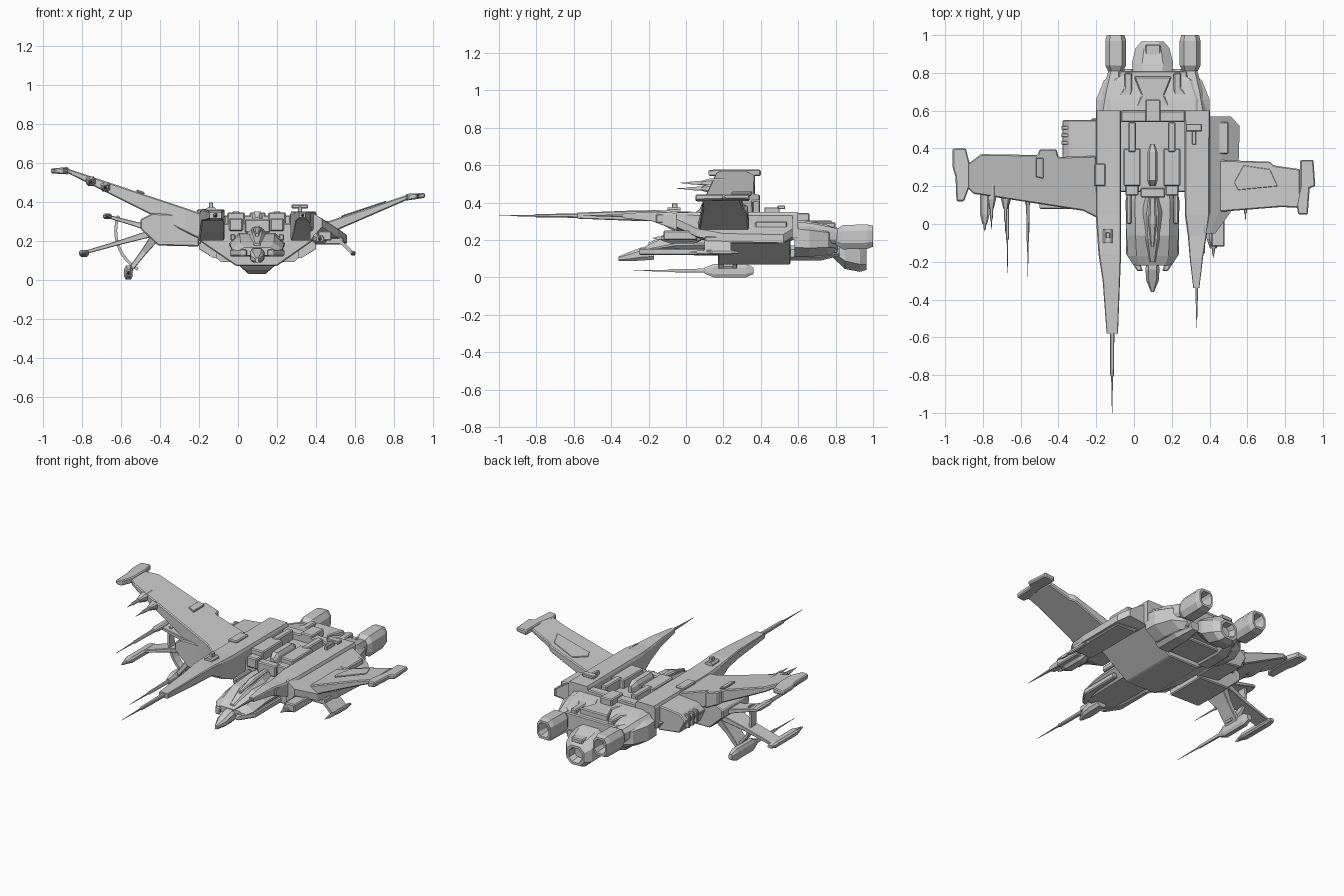
import bpy, bmesh, math

def finish(name, bm, bevel=0):
    bmesh.ops.recalc_face_normals(bm, faces=bm.faces)
    me = bpy.data.meshes.new(name)
    bm.to_mesh(me); bm.free()
    ob = bpy.data.objects.new(name, me)
    bpy.context.collection.objects.link(ob)
    if bevel:
        m = ob.modifiers.new("chamfer", 'BEVEL')
        m.width, m.segments, m.limit_method = bevel, 1, 'ANGLE'
    return ob

def loft(name, rings, bevel=0):
    bm = bmesh.new()
    vs = [[bm.verts.new(p) for p in r] for r in rings]
    n = len(vs[0])
    for a, b in zip(vs, vs[1:]):
        for i in range(n):
            bm.faces.new((a[i], a[(i+1) % n], b[(i+1) % n], b[i]))
    bm.faces.new(vs[0][::-1]); bm.faces.new(vs[-1])
    return finish(name, bm, bevel)

# octagonal body along y; stations are (y, cx, cz, half width, half height)
def body(name, stations, k=0.6, kz=0.5):
    o = [(1, kz), (k, 1), (-k, 1), (-1, kz), (-1, -kz), (-k, -1), (k, -1), (1, -kz)]
    return loft(name, [[(x+a*w, y, z+b*h) for a, b in o] for y, x, z, w, h in stations])

# flat outline in xy with bottom and top heights as functions of x
def plate(name, pts, zb, zt, bevel=0.006):
    return loft(name, [[(x, y, f(x)) for x, y in pts] for f in (zb, zt)], bevel)

def block(name, x0, x1, y0, y1, z0, z1, bevel=0.006):
    return plate(name, [(x0, y0), (x1, y0), (x1, y1), (x0, y1)], lambda x: z0, lambda x: z1, bevel)

# xz profile run along y
def profile(name, pts, y0, y1, bevel=0.006):
    return loft(name, [[(x, y, z) for x, z in pts] for y in (y0, y1)], bevel)

def line(x0, z0, x1, z1):
    return lambda x: z0 + (x-x0)*(z1-z0)/(x1-x0)

# gun with pod, sleeve and needle barrel
def gun(name, x, z, y_back, y_front, y_tip, w=0.02, h=0.028):
    body(name + "_pod", [(y_back, x, z, w*.6, h*.5), (y_back-.04, x, z, w, h),
                         (y_front+.05, x, z, w, h), (y_front, x, z, w*.5, h*.45)])
    m = (y_front + y_tip) / 2
    body(name + "_barrel", [(y_front+.01, x, z, .009, .011), (m, x, z, .007, .008),
                            (m-.005, x, z, .004, .005), (y_tip, x, z, .001, .001)])

# main hull with trapezoid keel
profile("keel", [(-.23, .24), (-.2, .2), (-.01, .07), (.2, .07), (.4, .21), (.4, .24)], .17, .56)
block("hull_deck", -.19, .39, .17, .6, .2, .29)
block("keel_rear_step", -.03, .23, .55, .74, .1, .17)

# long side pylons ending in spikes
body("left_pylon", [(.6, -.135, .275, .067, .075), (.05, -.135, .275, .067, .075), (-.06, -.132, .3, .063, .055),
     (-.16, -.128, .33, .06, .03), (-.3, -.12, .33, .046, .027), (-.58, -.115, .33, .03, .016)], .9, .8)
body("left_spike", [(-.56, -.116, .33, .012, .012), (-.8, -.116, .33, .01, .009),
     (-.81, -.116, .33, .005, .005), (-1, -.116, .33, .001, .001)])
body("right_pylon", [(.6, .335, .275, .068, .075), (.05, .335, .275, .066, .075), (-.06, .335, .3, .05, .045),
     (-.18, .33, .325, .035, .025), (-.34, .33, .33, .016, .012)], .9, .8)
body("right_spike", [(-.33, .332, .33, .008, .008), (-.55, .332, .33, .001, .001)])
block("left_pylon_panel", -.21, -.15, .2, .32, .335, .362)

# top turrets
body("left_turret_base", [(-.1, -.138, .355, .025, .018), (-.03, -.138, .355, .025, .018)])
block("left_turret_post", -.148, -.128, -.075, -.045, .35, .395, .002)
block("right_turret_post", .308, .328, .42, .5, .34, .375, .003)
block("right_turret_bar", .275, .36, .49, .53, .365, .385, .004)

# dorsal machinery between the pylons
for nm, x in (("left", -.01), ("right", .2)):
    block(nm+"_dorsal_box", x-.045, x+.045, .2, .4, .26, .345)
    block(nm+"_dorsal_rib", x-.02, x+.02, .38, .54, .27, .35)
    block(nm+"_dorsal_intake", x-.035, x+.035, .15, .22, .25, .315)
body("dorsal_spine", [(.2, .098, .3, .015, .02), (.23, .098, .31, .027, .04), (.38, .098, .31, .027, .04), (.42, .098, .31, .012, .02)])
block("dorsal_cross_beam", -.07, .27, .54, .6, .26, .33)
block("dorsal_front_beam", .035, .165, .14, .19, .24, .31)

# cockpit pod
body("cockpit_pod", [(.19, .098, .18, .13, .06), (.12, .098, .18, .143, .06), (-.06, .098, .175, .138, .055),
     (-.17, .098, .155, .13, .035), (-.22, .098, .145, .1, .02)], .65, .1)
body("canopy", [(.17, .098, .23, .035, .04), (.06, .098, .225, .062, .035), (-.08, .098, .205, .05, .035),
     (-.2, .098, .17, .02, .015)], .5, 0)
body("canopy_ridge", [(.16, .098, .265, .014, .012), (0, .098, .258, .022, .012), (-.12, .098, .225, .008, .012)])
body("nose", [(-.17, .098, .13, .03, .035), (-.24, .098, .125, .037, .035), (-.3, .098, .112, .033, .025),
     (-.36, .098, .1, .008, .012)])
for s in (-1, 1):
    c = .098
    plate("nose_prong", [(c+s*a, y) for a, y in ((.14, .1), (.14, -.16), (.08, -.25), (.05, -.25), (.07, -.2), (.1, -.1), (.11, .1))],
          lambda x: .12, lambda x: .155)
    block("pod_side_rail", c+s*.125-.013, c+s*.125+.013, .0, .16, .2, .235)

# engine section
body("engine_block", [(.58, .1, .21, .3, .1), (.66, .1, .205, .3, .095), (.76, .1, .2, .26, .08), (.81, .1, .19, .185, .065)], .75)
plate("engine_hood", [(.0, .6), (.2, .6), (.16, .68), (.2, .78), (0, .78), (.04, .68)], lambda x: .24, lambda x: .305)
block("hood_fin", .06, .14, .54, .66, .29, .345)
block("rear_collar", -.08, .28, .74, .81, .13, .27)
for s in (-1, 1):
    x = .1 + s*.197
    body("engine_arm", [(.58, x+s*.04, .24, .05, .06), (.7, x+s*.02, .23, .05, .055), (.84, x, .22, .03, .035)])
    # pod with sunken nozzle
    body("engine_pod", [(.8, x, .215, .035, .04), (.84, x, .215, .055, .065), (.97, x, .218, .055, .065),
         (1, x, .22, .047, .056), (1, x, .22, .036, .042), (.93, x, .22, .026, .032)])
    body("lower_thruster", [(.56, .1+s*.15, .13, .06, .04), (.72, .1+s*.15, .13, .055, .04), (.82, .1+s*.13, .14, .03, .025)])
    plate("engine_rib", [(.1+s*a, y) for a, y in ((.14, .6), (.2, .6), (.2, .66), (.15, .72), (.15, .8), (.11, .8), (.11, .7))],
          lambda x: .25, lambda x: .295)
body("tail_thruster", [(.78, .098, .17, .1, .06), (.85, .098, .13, .11, .085), (.93, .098, .11, .09, .08),
     (.965, .098, .1, .06, .06), (.965, .098, .1, .045, .045), (.92, .098, .105, .035, .035)], .5)
block("tail_fin", .06, .14, .82, .95, .17, .2)

# left wing
lb, lt = line(-.86, .54, -.45, .335), line(-.86, .565, -.29, .374)
plate("left_wing", [(-.2, .36), (-.4, .355), (-.41, .395), (-.5, .395), (-.51, .365), (-.81, .37), (-.89, .31),
      (-.89, .2), (-.85, .16), (-.72, .14), (-.27, .07), (-.19, .03)], lb, lt)
plate("left_wing_panel", [(-.52, .35), (-.48, .35), (-.48, .24), (-.52, .25)], lt, lambda x: lt(x)+.012, .003)
plate("left_wing_tip", [(-.96, .4), (-.89, .4), (-.87, .32), (-.87, .2), (-.9, .12), (-.94, .12), (-.945, .25), (-.96, .3)],
      line(-.96, .545, -.87, .54), line(-.96, .57, -.87, .578))
for i, (x, z, tip) in enumerate(((-.755, .505, -.03), (-.68, .475, -.05))):
    gun("wing_gun_%d" % i, x, z, .24, .08, tip, .024, .024)
# left wing root block with vents
profile("left_root", [(-.2, .33), (-.44, .34), (-.5, .31), (-.5, .26), (-.41, .175), (-.2, .17)], .08, .35)
profile("left_rear_block", [(-.19, .335), (-.34, .32), (-.38, .28), (-.34, .2), (-.19, .18)], .33, .55)
for i in range(3):
    block("left_vent", -.385, -.33, .42+i*.04, .44+i*.04, .23, .31, .004)

# fan of gun arms below the left wing
hx, hz = -.4, .25
for nm, x, z, w in (("upper", -.67, .325, .012), ("middle", -.8, .135, .012), ("lower", -.565, .035, .016)):
    d = math.hypot(x-hx, z-hz)
    nx, nz = -(z-hz)/d, (x-hx)/d
    loft(nm+"_arm", [[(px+s*nx*t, y, pz+s*nz*t) for s, y in ((1, y0), (1, y1), (-1, y1), (-1, y0))]
         for px, pz, t, y0, y1 in ((hx, hz, w*1.7, .13, .31), ((hx+x)/2, (hz+z)/2, w, .18, .28), (x, z, w*.7, .17, .27))], .003)
gun("upper_arm_gun", -.67, .325, .27, .1, -.26, .022, .014)
gun("middle_arm_gun", -.79, .135, .29, 0, -.04, .025, .018)
gun("lower_arm_gun", -.562, .036, .36, .1, -.28, .022, .036)
arc = [math.radians(a) for a in range(160, 241, 10)]
loft("arm_arc", [[(hx+r*math.cos(a), y, hz+r*math.sin(a)) for r, y in ((.235, .2), (.235, .25), (.22, .25), (.22, .2))] for a in arc])

# right wing
rb, rt = line(.42, .215, .87, .41), line(.42, .285, .87, .436)
plate("right_wing", [(.4, .34), (.72, .33), (.74, .31), (.88, .29), (.88, .085), (.78, .09), (.4, .06)], rb, rt)
plate("right_wing_panel", [(.53, .22), (.58, .31), (.72, .29), (.76, .2), (.55, .18)], rt, lambda x: rt(x)+.006, .002)
plate("right_wing_tip", [(.88, .34), (.95, .34), (.96, .2), (.93, .19), (.92, .05), (.87, .05), (.86, .1), (.88, .2)],
      line(.86, .405, .96, .42), line(.86, .44, .96, .445))
# right sloped armour
loft("right_armour", [[(.37, y, .35), (.37+a*.55, y, .35-a*.33), (.37+a, y, .35-a*.64), (.37+a, y, .31-a*.66), (.37, y, .2)]
     for y, a in ((-.05, .06), (.06, .14), (.2, .18), (.52, .19), (.57, .14))])
block("armour_vent", .43, .5, .37, .54, .26, .3)
block("armour_skirt", .4, .54, .1, .5, .18, .22)
gun("right_gun", .42, .21, .08, -.13, -.18, .035, .03)
block("right_side_gun_cover", .41, .48, -.12, .06, .2, .25)
loft("right_side_strut", [[(x, y, z+h) for y, h in ((.1, .012), (.24, .012), (.24, -.012), (.1, -.012))]
     for x, z in ((.52, .2), (.59, .135))])
gun("right_side_gun", .59, .135, .28, .1, .02, .012, .012)
block("right_pylon_sleeve", .3, .375, -.16, -.05, .29, .34)
